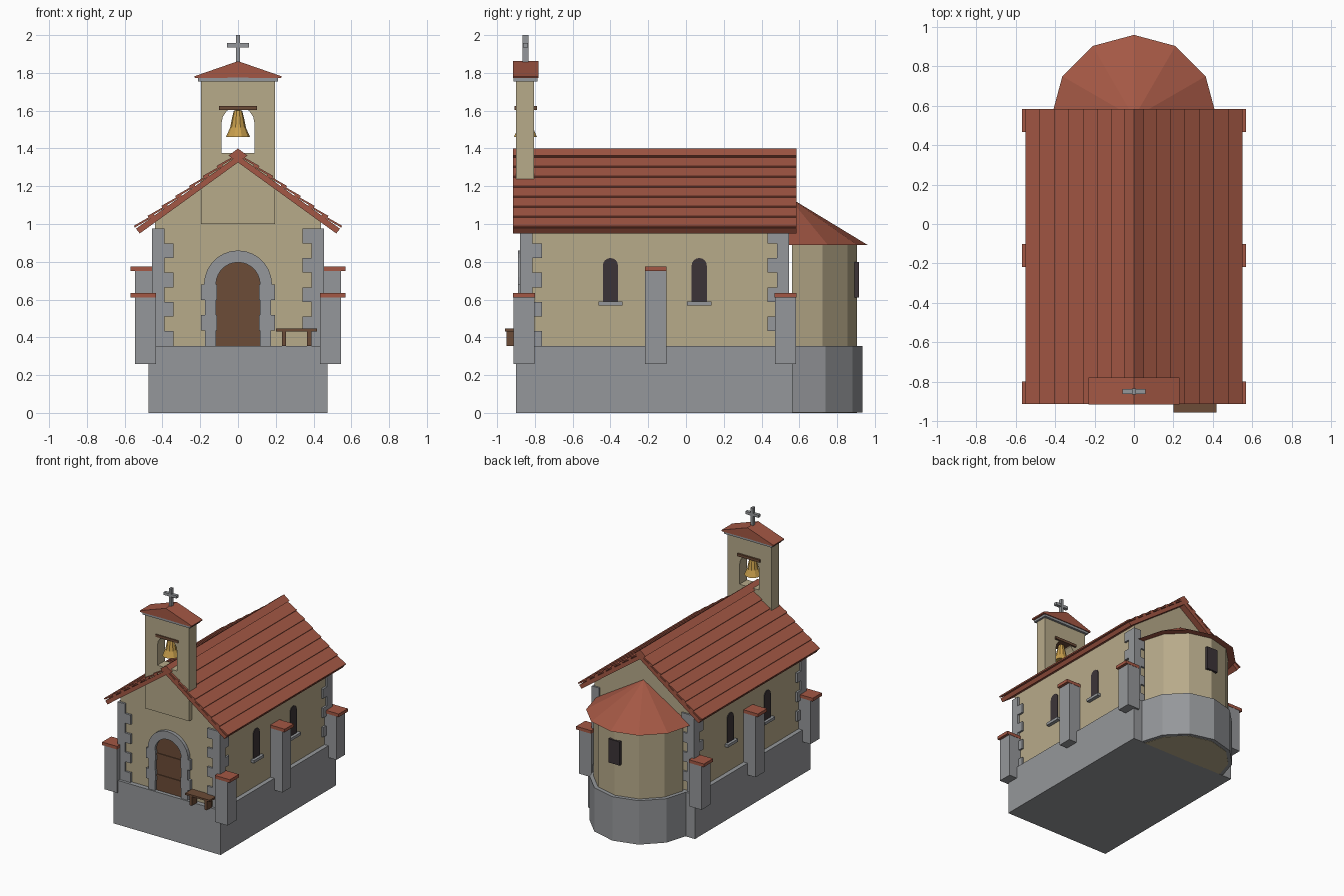
import bpy, bmesh
from math import sin, cos, pi, radians
from mathutils import Matrix, Vector

cube = bpy.data.objects.get("Cube")
if cube:
    bpy.data.objects.remove(cube, do_unlink=True)


def material(name, rgb):
    m = bpy.data.materials.new(name)
    m.use_nodes = True
    color = tuple((c / 255) ** 2.2 for c in rgb) + (1,)
    m.diffuse_color = color
    m.node_tree.nodes["Principled BSDF"].inputs["Base Color"].default_value = color
    return m


STONE = material("grey stone", (148, 150, 153))
PLASTER = material("sand plaster", (182, 169, 137))
TILE = material("red tile", (162, 88, 70))
WOOD = material("brown wood", (108, 77, 58))
DARK = material("dark glass", (62, 55, 58))
GOLD = material("bell gold", (200, 158, 78))

# Profile planes: drawn from the front, from the side, or in plan
FRONT = lambda u, v, w: (u, w, v)
SIDE = lambda u, v, w: (w, u, v)
PLAN = lambda u, v, w: (u, v, w)


def prism(bm, pts, a, b, plane):
    """Extrude a closed 2D outline from depth a to depth b."""
    lo = [bm.verts.new(plane(u, v, a)) for u, v in pts]
    hi = [bm.verts.new(plane(u, v, b)) for u, v in pts]
    bm.faces.new(lo)
    bm.faces.new(hi[::-1])
    for i in range(len(pts)):
        j = (i + 1) % len(pts)
        bm.faces.new((lo[i], hi[i], hi[j], lo[j]))


def box(bm, x, y, z):
    prism(bm, [(x[0], y[0]), (x[1], y[0]), (x[1], y[1]), (x[0], y[1])], z[0], z[1], PLAN)


def finish(name, bm, mat):
    bmesh.ops.recalc_face_normals(bm, faces=bm.faces)
    me = bpy.data.meshes.new(name)
    bm.to_mesh(me)
    bm.free()
    me.materials.append(mat)
    ob = bpy.data.objects.new(name, me)
    bpy.context.collection.objects.link(ob)
    return ob


def make(name, mat, *calls):
    """One object from several (function, arguments...) pieces."""
    bm = bmesh.new()
    for fn, *args in calls:
        fn(bm, *args)
    return finish(name, bm, mat)


def arc(r, cu, cv, n, start=0, end=pi):
    return [(cu + r * cos(start + (end - start) * i / n),
             cv + r * sin(start + (end - start) * i / n)) for i in range(n + 1)]


def arch(half, cu, bottom, spring, n=8):
    return [(cu - half, bottom), (cu + half, bottom)] + arc(half, cu, spring, n)


def mirrored(pts):
    return [(-u, v) for u, v in pts]


BASE = 0.355
Y0, Y1, HALF = -0.8625, 0.5325, 0.44

# Plinth and nave
make("plinth", STONE, (box, (-0.475, 0.475), (-0.9, 0.565), (0, BASE)))
make("nave_walls", PLASTER, (prism, [(-HALF, BASE), (HALF, BASE), (HALF, 1.02), (0, 1.335),
                                     (-HALF, 1.02)], Y0, Y1, FRONT))

# Rounded apse at the back
half_ring = lambda r: [(u, max(v, 0.56 if r < 0.4 else v)) for u, v in arc(r, 0, 0.54, 6)]
make("apse_plinth", STONE, (prism, half_ring(0.395), 0.002, BASE, PLAN))
make("apse_wall", PLASTER, (prism, half_ring(0.365), 0, 0.9, PLAN))
bm = bmesh.new()
rim = [bm.verts.new((u, v, 0.89)) for u, v in half_ring(0.42)]
tip = bm.verts.new((0, 0.54, 1.145))
bm.faces.new(rim)
for i in range(len(rim)):
    bm.faces.new((rim[i], rim[(i + 1) % len(rim)], tip))
finish("apse_roof", bm, TILE)
make("apse_window", DARK, (box, (-0.05, 0.05), (0.89, 0.915), (0.61, 0.8)))

# Main roof: deck, overlapping courses and ridge
RY = (-0.915, 0.585)
deck = [(0.52, 0.95), (0.54, 0.975), (0, 1.363)]
make("roof_deck", TILE, (prism, [(0, 1.326)] + deck + mirrored(deck[:2])[::-1], *RY, FRONT))
top = lambda x: 1.363 - 0.723 * x
bm = bmesh.new()
for k in range(1, 8):
    x1 = 0.035 + 0.073 * k
    x0 = x1 - 0.1
    course = [(x0, top(x0)), (x1, top(x1) + 0.013), (x1 + 0.006, top(x1) + 0.022),
              (x0, top(x0) + 0.01)]
    prism(bm, course, *RY, FRONT)
    prism(bm, mirrored(course), *RY, FRONT)
finish("roof_courses", bm, TILE)
make("roof_ridge", TILE, (prism, [(0, 1.4), (0.05, 1.362), (0, 1.325), (-0.05, 1.362)],
                          *RY, FRONT))

# Corner stones, alternating long and short
bm = bmesh.new()
ROW = 0.0775
for sx in (-1, 1):
    for sy, yo in ((-1, Y0 - 0.016), (1, Y1 + 0.014)):
        for i in range(8):
            side_long = (i + (sx * sy > 0)) % 2 == 0
            lx, ly = (0.066, 0.115) if side_long else (0.115, 0.066)
            xs = sorted((sx * 0.456, sx * (0.456 - lx)))
            ys = sorted((yo, yo - sy * ly))
            box(bm, xs, ys, (BASE + i * ROW, BASE + (i + 1) * ROW))
finish("corner_stones", bm, STONE)

# Buttresses with tiled caps, and side windows with sills
for sx, tag in ((-1, "right"), (1, "left")):
    span = lambda a, b: sorted((sx * a, sx * b))
    for y, z, place in ((-0.857, 0.61, "front"), (-0.16, 0.75, "middle"), (0.526, 0.61, "rear")):
        make(f"buttress_{tag}_{place}", STONE,
             (box, span(0.435, 0.546), (y - 0.056, y + 0.056), (0.26, z)))
        make(f"buttress_cap_{tag}_{place}", TILE,
             (box, span(0.435, 0.568), (y - 0.058, y + 0.058), (z, z + 0.025)))
    for y, place in ((-0.4, "front"), (0.07, "rear")):
        make(f"window_{tag}_{place}", DARK,
             (prism, arch(0.04, y, 0.59, 0.78), *span(0.437, 0.446), SIDE))
        make(f"window_sill_{tag}_{place}", STONE,
             (box, span(0.43, 0.468), (y - 0.064, y + 0.064), (0.568, 0.59)))

# Door with stone surround
make("door", WOOD, (prism, arch(0.125, 0, BASE, 0.68, 10), Y0 - 0.008, Y0 + 0.01, FRONT))
make("door_bands", WOOD, *[(box, (-0.11, 0.11), (Y0 - 0.014, Y0), (z, z + 0.015))
                           for z in (0.47, 0.64)])
bm = bmesh.new()
DY = (-0.89, Y0 + 0.01)
for i in range(7):
    a, b = pi * i / 7, pi * (i + 1) / 7
    prism(bm, arc(0.18, 0, 0.68, 2, a, b) + arc(0.117, 0, 0.68, 2, b, a), *DY, FRONT)
for i in range(4):
    inner, outer = ((0.117, 0.175), (0.11, 0.195))[i % 2]
    z = BASE + i * 0.0813
    for s in (-1, 1):
        box(bm, sorted((s * inner, s * outer)), DY, (z, z + 0.0813))
finish("door_surround", bm, STONE)

# Bell gable: one half with half an arch cut out, mirrored
TY = (-0.9, -0.805)
TC = -0.85
half = [(0, 1.0), (0.196, 1.0), (0.196, 1.76), (0, 1.76)]
half += arc(0.087, 0, 1.535, 4, pi / 2, 0) + [(0.087, 1.375), (0, 1.375)]
bm = bmesh.new()
prism(bm, half, *TY, FRONT)
bmesh.ops.recalc_face_normals(bm, faces=bm.faces)
bmesh.ops.delete(bm, geom=[f for f in bm.faces if all(abs(v.co.x) < 1e-5 for v in f.verts)],
                 context="FACES")
gable = finish("bell_gable", bm, PLASTER)
gable.modifiers.new("mirror", "MIRROR")
make("gable_cornice", STONE, (box, (-0.212, 0.212), (-0.912, -0.787), (1.755, 1.778)))
make("gable_roof", TILE, (prism, [(-0.228, 1.772), (0, 1.775), (0.228, 1.772), (0.231, 1.782),
                                  (0, 1.862), (-0.231, 1.782)], -0.917, -0.78, FRONT))

# Bell hanging from its beam
make("bell_beam", WOOD, (box, (-0.1, 0.1), (-0.908, -0.79), (1.603, 1.624)))
bm = bmesh.new()
outline = [(0, 1.605), (0.022, 1.6), (0.032, 1.56), (0.042, 1.51), (0.064, 1.46), (0, 1.465)]
verts = [bm.verts.new((r, TC, z)) for r, z in outline]
edges = [bm.edges.new(pair) for pair in zip(verts, verts[1:])]
bmesh.ops.spin(bm, geom=verts + edges, cent=(0, TC, 0), axis=(0, 0, 1), angle=2 * pi, steps=10)
bmesh.ops.remove_doubles(bm, verts=bm.verts, dist=1e-4)
finish("bell", bm, GOLD)

# Cross on top
make("cross", STONE, (box, (-0.01, 0.01), (TC - 0.015, TC + 0.015), (1.85, 2.0)),
     (box, (-0.058, 0.058), (TC - 0.013, TC + 0.013), (1.935, 1.957)))

# Bench beside the door
make("bench", WOOD, (box, (0.2, 0.418), (-0.957, -0.87), (0.432, 0.446)),
     *[(box, (x, x + 0.022), (-0.95, -0.885), (BASE, 0.432)) for x in (0.233, 0.366)])
